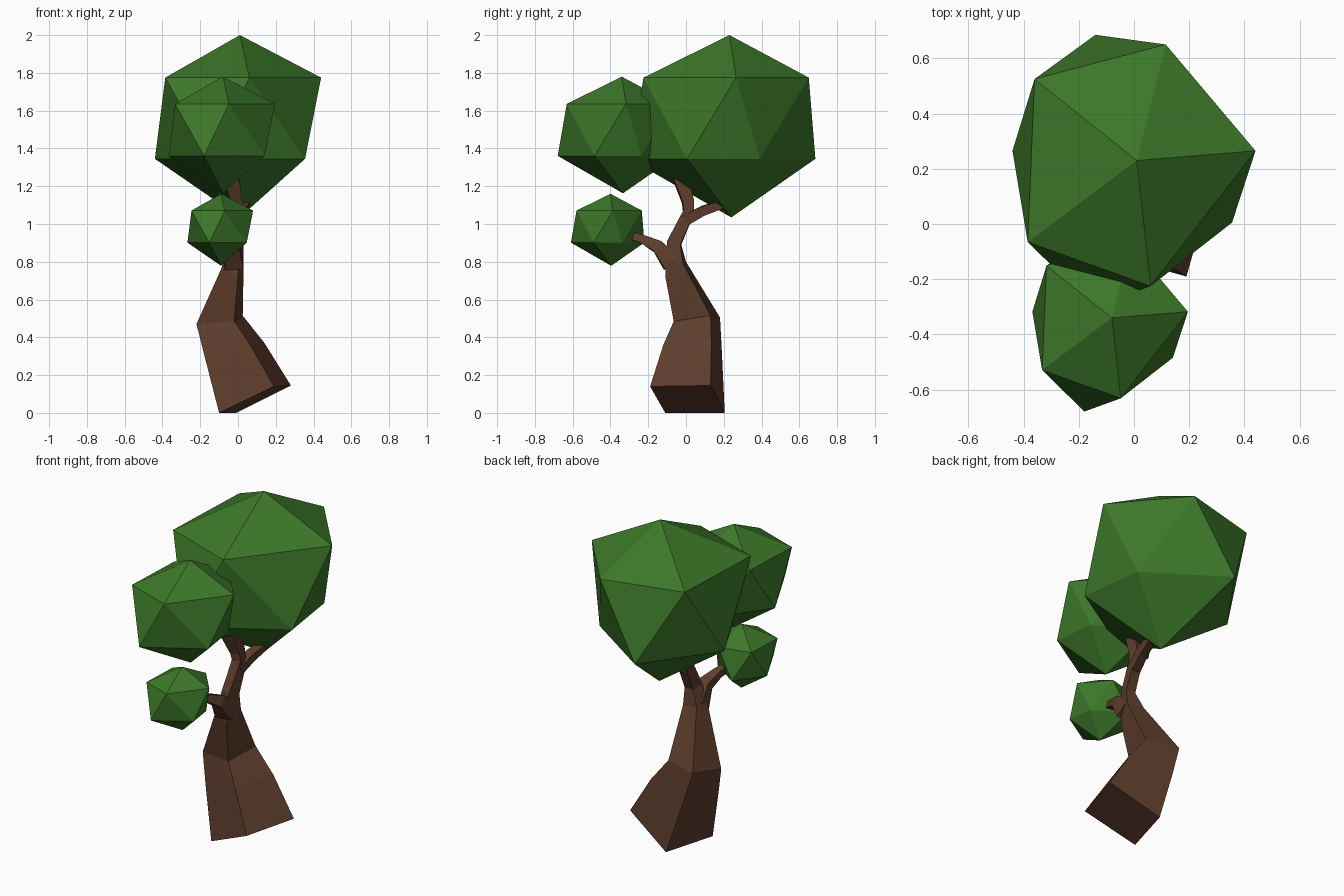
import bpy, bmesh, math
from mathutils import Vector

if "Cube" in bpy.data.objects:
    bpy.data.objects.remove(bpy.data.objects["Cube"])


def material(name, color):
    m = bpy.data.materials.new(name)
    m.diffuse_color = (*color, 1)
    m.use_nodes = True
    m.node_tree.nodes["Principled BSDF"].inputs["Base Color"].default_value = m.diffuse_color
    return m


BARK = material("bark", (0.11, 0.047, 0.026))
LEAF = material("leaf", (0.045, 0.185, 0.022))


def finish(name, bm, mat):
    bmesh.ops.recalc_face_normals(bm, faces=bm.faces)
    me = bpy.data.meshes.new(name)
    bm.to_mesh(me)
    bm.free()
    me.materials.append(mat)
    ob = bpy.data.objects.new(name, me)
    bpy.context.collection.objects.link(ob)
    return ob


def loft(name, rings):
    """Skin a list of equal-length point rings and cap both ends."""
    bm = bmesh.new()
    rows = [[bm.verts.new(p) for p in r] for r in rings]
    n = len(rows[0])
    for a, b in zip(rows, rows[1:]):
        for i in range(n):
            j = (i + 1) % n
            bm.faces.new((a[i], a[j], b[j], b[i]))
    bm.faces.new(rows[0])
    bm.faces.new(rows[-1])
    return finish(name, bm, BARK)


def branch(name, path):
    """Four-sided tapering tube along (x, y, z, half width) stations."""
    pts = [Vector(p[:3]) for p in path]
    rings = []
    for i, p in enumerate(pts):
        d = (pts[min(i + 1, len(pts) - 1)] - pts[max(i - 1, 0)]).normalized()
        side = d.cross(Vector((1, 0.1, 0))).normalized()
        up = d.cross(side)
        h = path[i][3]
        rings.append([p + h * (s * side + t * up)
                      for s, t in ((-1, -1), (1, -1), (1, 1), (-1, 1))])
    return loft(name, rings)


# Leaf clump: irregular icosahedron measured from its top vertex
UPPER = [(0.43, 0.035), (0.105, 0.42), (-0.37, 0.295), (-0.395, -0.295), (0.05, -0.455)]
LOWER = [(0.29, 0.16), (-0.15, 0.455), (-0.45, 0.035), (-0.156, -0.53), (0.345, -0.225)]


def clump(name, top, size):
    bm = bmesh.new()
    top = Vector(top)

    def vert(x, y, z):
        return bm.verts.new(top + size * Vector((x, y, z)))

    t, b = vert(0, 0, 0), vert(0, 0.01, -0.965)
    up = [vert(x, y, -0.225) for x, y in UPPER]
    lo = [vert(x, y, -0.655) for x, y in LOWER]
    for i in range(5):
        j = (i + 1) % 5
        for f in ((t, up[i], up[j]), (up[i], lo[i], up[j]),
                  (up[j], lo[i], lo[j]), (b, lo[j], lo[i])):
            bm.faces.new(f)
    return finish(name, bm, LEAF)


# Trunk: four corners per ring, base tilted to the right
loft("trunk", [
    [(-0.10, -0.11, 0.00), (0.19, -0.19, 0.14), (0.28, 0.13, 0.145), (-0.01, 0.205, 0.00)],
    [(-0.177, -0.055, 0.30), (0.065, -0.12, 0.36), (0.14, 0.135, 0.37), (-0.115, 0.19, 0.32)],
    [(-0.22, -0.02, 0.47), (-0.02, -0.065, 0.485), (0.025, 0.13, 0.515), (-0.17, 0.18, 0.505)],
    [(-0.09, -0.09, 0.76), (0.00, -0.11, 0.725), (0.03, -0.015, 0.79), (-0.07, 0.00, 0.80)],
    [(-0.045, -0.09, 0.91), (0.01, -0.10, 0.91), (0.03, -0.03, 0.89), (-0.03, -0.025, 0.89)],
    [(-0.03, -0.01, 1.08), (0.025, -0.01, 1.08), (0.03, 0.045, 1.06), (-0.025, 0.045, 1.06)],
])

# Branches reaching into the leaf clumps
branch("low_branch", [(-0.025, -0.075, 0.79, 0.05), (-0.025, -0.15, 0.88, 0.033),
                      (-0.05, -0.23, 0.92, 0.022), (-0.09, -0.36, 0.96, 0.018)])
branch("upper_branch", [(0.0, 0.015, 1.05, 0.027), (-0.01, 0.01, 1.12, 0.03),
                        (-0.03, -0.02, 1.22, 0.038), (-0.06, -0.08, 1.36, 0.03)])
branch("back_branch", [(0.0, 0.0, 1.02, 0.028), (0.02, 0.09, 1.07, 0.026),
                       (0.04, 0.18, 1.10, 0.022), (0.05, 0.26, 1.16, 0.02)])

# Leaf clumps, one shape at three sizes
clump("large_foliage", (0.01, 0.23, 2.00), 1.0)
clump("medium_foliage", (-0.08, -0.34, 1.78), 0.64)
clump("small_foliage", (-0.09, -0.40, 1.16), 0.395)
